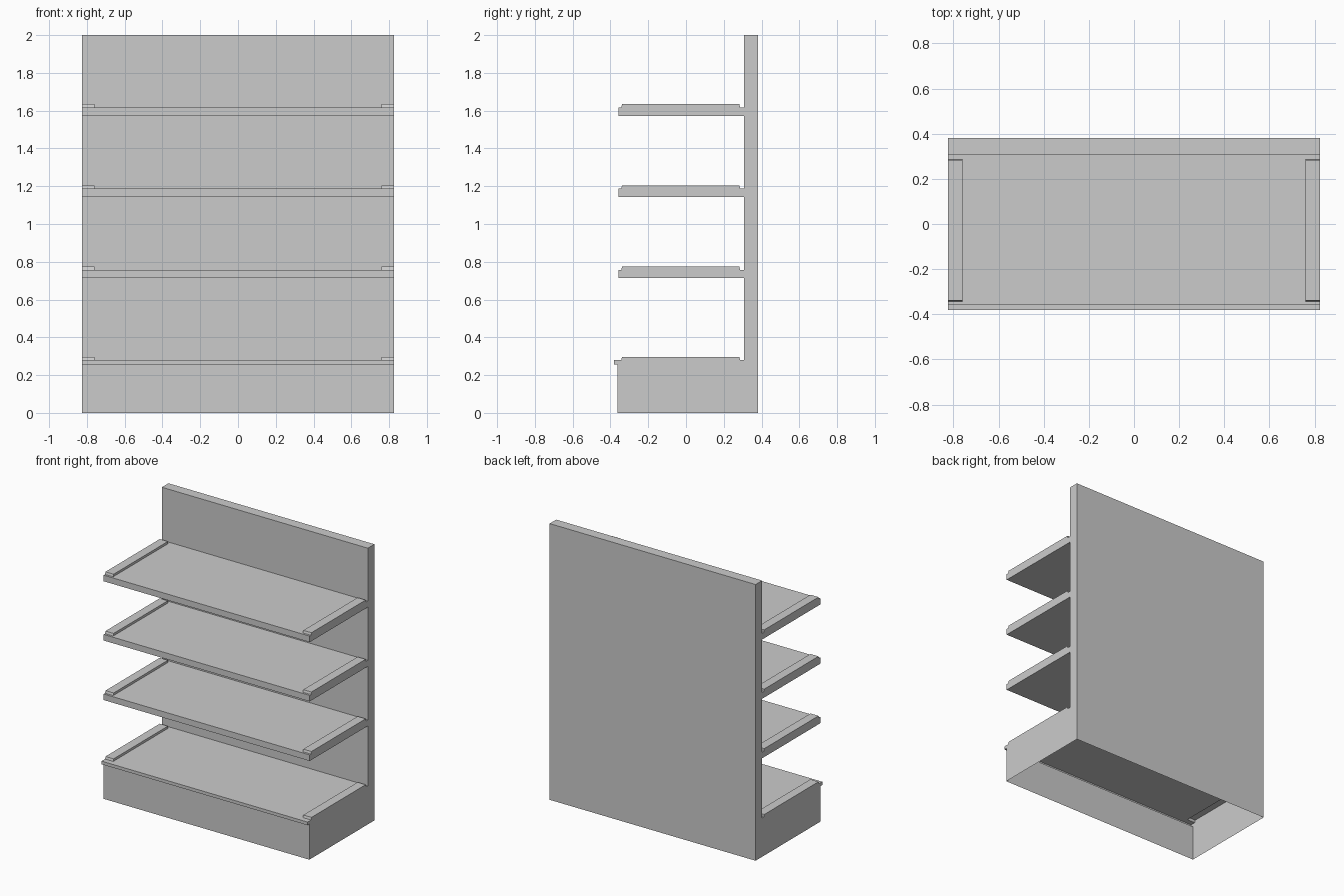
import bpy

if "Cube" in bpy.data.objects:
    bpy.data.objects.remove(bpy.data.objects["Cube"])

HALF_W = 0.825       # half width of the unit
RAIL_IN = 0.76       # inner edge of the side rails
RAIL_Y = (-0.343, 0.286)
DECK_Z = 0.28
PANEL_Y = 0.307      # front face of the back panel


def extrude(name, profile, x0, x1, skip=(), caps=True):
    """Extrude a clockwise (y, z) profile along x, leaving skipped edges open."""
    n = len(profile)
    verts = [(x, y, z) for x in (x0, x1) for y, z in profile]
    faces = []
    for i in range(n):
        j = (i + 1) % n
        if i not in skip:
            faces.append((j, i, i + n, j + n))
    if caps:
        faces.append(tuple(range(n)))
        faces.append(tuple(reversed(range(n, 2 * n))))
    mesh = bpy.data.meshes.new(name)
    mesh.from_pydata(verts, [], faces)
    ob = bpy.data.objects.new(name, mesh)
    bpy.context.collection.objects.link(ob)
    return ob


def rails(level, z):
    """Pair of low raised rails at the shelf ends, open underneath."""
    y0, y1 = RAIL_Y
    prof = [(y0, z), (y0 + 0.005, z + 0.017), (y1 - 0.003, z + 0.017), (y1, z)]
    extrude(f"{level}_rail_left", prof, -HALF_W, -RAIL_IN, skip={3})
    extrude(f"{level}_rail_right", prof, RAIL_IN, HALF_W, skip={3})


# Back panel and base in one shell, open at the bottom and where the deck sits
body = [(-0.362, 0), (-0.362, 0.257), (-0.382, 0.257), (-0.382, DECK_Z),
        (RAIL_Y[0], DECK_Z), (RAIL_Y[1], DECK_Z), (PANEL_Y, DECK_Z),
        (PANEL_Y, 2.0), (0.382, 2.0), (0.382, 0)]
extrude("back_panel_and_base", body, -HALF_W, HALF_W, skip={4, 9})

# Base deck between the hollow rails
extrude("base_deck", [(RAIL_Y[0], DECK_Z), (RAIL_Y[1], DECK_Z)],
        -RAIL_IN, RAIL_IN, skip={1}, caps=False)
rails("base", DECK_Z)

# Three shelves with end rails
for name, top in (("lower", 0.757), ("middle", 1.188), ("upper", 1.617)):
    low = top - 0.044
    extrude(f"{name}_shelf",
            [(-0.358, low), (-0.358, top), (PANEL_Y, top), (PANEL_Y, low)],
            -HALF_W, HALF_W, skip={2})
    rails(f"{name}_shelf", top)
